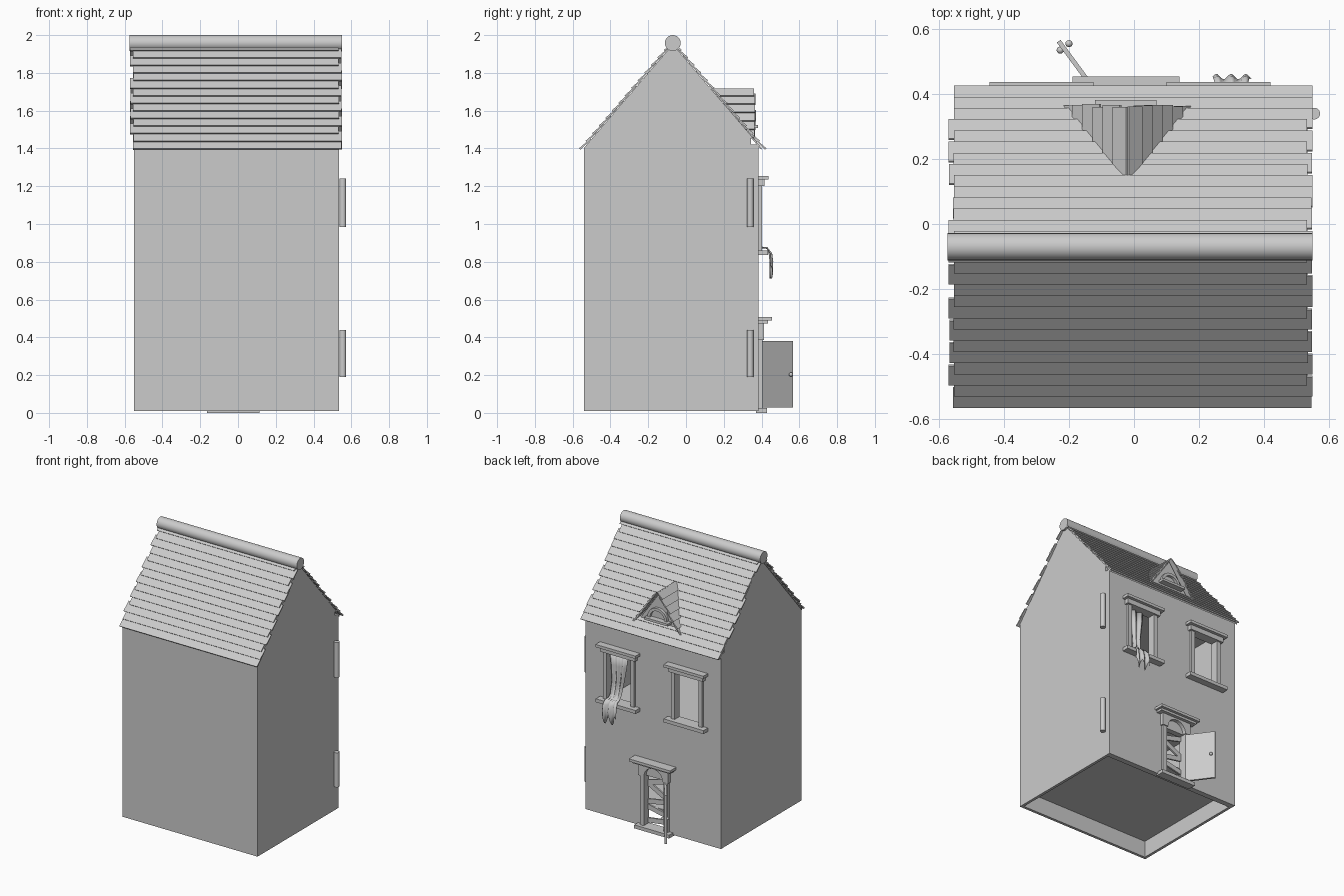
import bpy, bmesh, math, random
from mathutils import Vector

if "Cube" in bpy.data.objects:
    bpy.data.objects.remove(bpy.data.objects["Cube"])
random.seed(4)


def finish(name, bm):
    bmesh.ops.recalc_face_normals(bm, faces=bm.faces)
    me = bpy.data.meshes.new(name)
    bm.to_mesh(me)
    bm.free()
    ob = bpy.data.objects.new(name, me)
    bpy.context.collection.objects.link(ob)
    return ob


def prism(name, pts, axis, a, b):
    """Extrude a 2D profile along an axis from a to b."""
    def put(p, t):
        return {'x': (t, p[0], p[1]), 'y': (p[0], t, p[1]), 'z': (p[0], p[1], t)}[axis]
    bm = bmesh.new()
    lo = [bm.verts.new(put(p, a)) for p in pts]
    hi = [bm.verts.new(put(p, b)) for p in pts]
    bm.faces.new(lo)
    bm.faces.new(hi)
    n = len(pts)
    for i in range(n):
        j = (i + 1) % n
        bm.faces.new((lo[i], lo[j], hi[j], hi[i]))
    return finish(name, bm)


def box(name, x0, x1, y0, y1, z0, z1):
    return prism(name, [(x0, z0), (x1, z0), (x1, z1), (x0, z1)], 'y', y0, y1)


def smooth(ob):
    bpy.ops.object.select_all(action='DESELECT')
    ob.select_set(True)
    bpy.context.view_layer.objects.active = ob
    bpy.ops.object.shade_smooth_by_angle()
    return ob


def cylinder(name, r, depth, loc, rot=(0, 0, 0)):
    bpy.ops.mesh.primitive_cylinder_add(vertices=24, radius=r, depth=depth, location=loc, rotation=rot)
    bpy.context.object.name = name
    return smooth(bpy.context.object)


def arc(cx, cz, r, n=16):
    return [(cx + r * math.cos(math.pi * i / n), cz + r * math.sin(math.pi * i / n)) for i in range(n + 1)]


X0, X1, YB, YF, YP = -0.55, 0.535, -0.54, 0.345, 0.385
RY, RZ, SLOPE, T = -0.07, 1.95, 1.163, 0.02

# Hollow body: gabled side walls, rear wall, floors
gable = [(YB, 0.01), (YF, 0.01), (YF, 1.465), (RY, 1.948), (YB, 1.40)]
prism("side_wall_left", gable, 'x', X0, X0 + T)
prism("side_wall_right", gable, 'x', X1 - T, X1)
box("rear_wall", X0 + T, X1 - T, YB, YB + T, 0.01, 1.40)
for name, z in (("lower_floor", 0.13), ("upper_floor", 0.72), ("attic_floor", 1.38)):
    box(name, X0 + T, X1 - T, YB + T, YF, z, z + T)

# Hinged facade panel with door and window openings
WINDOWS, DX = (-0.285, 0.26), -0.025
panel = box("facade_panel", X0, X1, YF, YP, 0.01, 1.42)
holes = [(w - 0.095, w + 0.095, 0.86, 1.20) for w in WINDOWS] + [(DX - 0.08, DX + 0.08, 0.025, 0.385)]
cutters = []
for a, b, c, d in holes:
    cut = box("opening_cutter", a, b, 0.3, 0.45, c, d)
    cut.hide_render = True
    cutters.append(cut)
    m = panel.modifiers.new("opening", 'BOOLEAN')
    m.operation, m.solver, m.object = 'DIFFERENCE', 'EXACT', cut
    bpy.context.view_layer.objects.active = panel
    bpy.ops.object.modifier_apply(modifier=m.name)
for cut in cutters:
    bpy.data.objects.remove(cut)

# Hinge barrels
for z0, z1 in ((0.19, 0.44), (0.985, 1.24)):
    cylinder("hinge", 0.018, z1 - z0, (0.555, 0.34, (z0 + z1) / 2))

# Window surrounds
for w in WINDOWS:
    box("window_sill", w - 0.16, w + 0.16, YP, 0.435, 0.835, 0.86)
    box("window_cornice", w - 0.16, w + 0.16, YP, 0.437, 1.235, 1.255)
    box("window_lintel", w - 0.14, w + 0.14, YP, 0.415, 1.20, 1.235)
    for s in (-1, 1):
        a, b = sorted((w + s * 0.095, w + s * 0.125))
        box("window_post", a, b, 0.37, 0.402, 0.86, 1.20)

# Door surround
box("door_step", DX - 0.14, DX + 0.14, 0.37, 0.43, 0.0, 0.025)
box("door_cornice", DX - 0.165, DX + 0.165, YP, 0.455, 0.488, 0.507)
box("door_cornice_lower", DX - 0.15, DX + 0.15, YP, 0.435, 0.472, 0.488)
header = [(DX + 0.12, 0.385), (DX + 0.12, 0.472), (DX - 0.12, 0.472), (DX - 0.12, 0.385)]
prism("door_arch_header", header + arc(DX, 0.385, 0.075)[::-1], 'y', YP, 0.412)
for s in (-1, 1):
    a, b = sorted((DX + s * 0.08, DX + s * 0.112))
    box("door_post", a, b, 0.37, 0.405, 0.025, 0.385)

# Open door leaf with knobs
hinge, tip = Vector((-0.112, 0.40)), Vector((-0.232, 0.563))
d = (tip - hinge).normalized()
n = Vector((d.y, -d.x)) * 0.007
prism("door_leaf", [hinge + n, tip + n, tip - n, hinge - n], 'z', 0.028, 0.38)
kp = tip - d * 0.025
for s in (1, -0.6):
    p = kp + n * (3 * s)
    bpy.ops.mesh.primitive_uv_sphere_add(segments=16, ring_count=8, radius=0.011, location=(p.x, p.y, 0.203))
    bpy.context.object.name = "door_knob"
    smooth(bpy.context.object)

# Planks nailed across the doorway
for z, tilt in ((0.06, 8), (0.13, -12), (0.20, 10), (0.275, -28), (0.345, 14)):
    plank = box("doorway_plank", -0.1, 0.1, -0.006, 0.006, -0.017, 0.017)
    plank.location = (DX, 0.352, z)
    plank.rotation_euler.y = math.radians(tilt)

# Torn curtain draped over a sill: (y, z, x centre, half width)
path = [(0.36, 1.20, 0.285, 0.07), (0.362, 1.10, 0.285, 0.058), (0.366, 0.99, 0.29, 0.045),
        (0.38, 0.90, 0.298, 0.042), (0.40, 0.872, 0.30, 0.045), (0.43, 0.87, 0.30, 0.05),
        (0.448, 0.845, 0.30, 0.055), (0.454, 0.80, 0.30, 0.058), (0.452, 0.745, 0.302, 0.06)]
bm = bmesh.new()
N = 24
rows = []
for r, (y, z, cx, hw) in enumerate(path):
    row = []
    for i in range(N + 1):
        u = 2 * i / N - 1
        fold = 0.008 * math.sin(u * 8 + r * 0.25)
        tear = 0.035 * math.sin(u * 7 + 1) if r == len(path) - 1 else 0
        lift = abs(fold) if 4 <= r <= 5 else 0
        row.append(bm.verts.new((cx + hw * u, y + (fold if r not in (4, 5) else 0), z + lift + tear)))
    rows.append(row)
for a, b in zip(rows, rows[1:]):
    for i in range(N):
        bm.faces.new((a[i], a[i + 1], b[i + 1], b[i])).smooth = True
curtain = finish("torn_curtain", bm)
curtain.modifiers.new("cloth_thickness", 'SOLIDIFY').thickness = 0.003


def course(origin, t, s0, s1):
    """Wedge-shaped cross-section of one overlapping shingle row."""
    nrm = Vector((abs(t.y) * (1 if t.x > 0 else -1), abs(t.x)))
    return [origin + t * s + nrm * h for s, h in ((s0, 0), (s0, 0.006), (s1, 0.018), (s1, 0.007))]


# Main roof decks and shingle rows
ROWS, L = 14, 0.74
ridge = Vector((RY, RZ))
for side in (-1, 1):
    t = Vector((side, -SLOPE)).normalized()
    end = ridge + t * (L - 0.02)
    prism("roof_deck", [ridge, end, end - Vector((0, 0.012)), ridge - Vector((0, 0.012))], 'x', -0.555, 0.535)
    for i in range(ROWS):
        s1 = L * (i + 1) / ROWS
        shift = random.choice((-0.009, 0.006)) + random.uniform(-0.002, 0.002)
        prism("roof_shingle_row", course(ridge, t, max(0, s1 - 0.078), s1), 'x', -0.561 + shift, 0.543 + shift)
cylinder("ridge_cap", 0.042, 1.125, (-0.0125, RY, 1.958), (0, math.pi / 2, 0))

# Dormer roof strips running back into the main roof
DRX, DRZ = -0.02, 1.715
peak = Vector((DRX, DRZ))
for side in (-1, 1):
    t = Vector((side * 0.19, -0.27)).normalized()
    for i in range(6):
        s1 = 0.325 * (i + 1) / 6
        s0 = max(0, s1 - 0.075)
        back = RY + (RZ - (DRZ + t.y * s0)) / SLOPE
        prism("dormer_shingle_row", course(peak, t, s0, s1), 'y', back, 0.365 + random.uniform(-0.006, 0.006))

# Dormer gable with arched window
prism("dormer_gable", [(DRX - 0.17, 1.46), (DRX + 0.17, 1.46), (DRX, 1.70)], 'y', 0.325, 0.34)
prism("dormer_window_arch", arc(DRX, 1.525, 0.078) + arc(DRX, 1.525, 0.058)[::-1], 'y', 0.335, 0.36)
box("dormer_sill", DRX - 0.1, DRX + 0.09, 0.325, 0.382, 1.508, 1.525)
